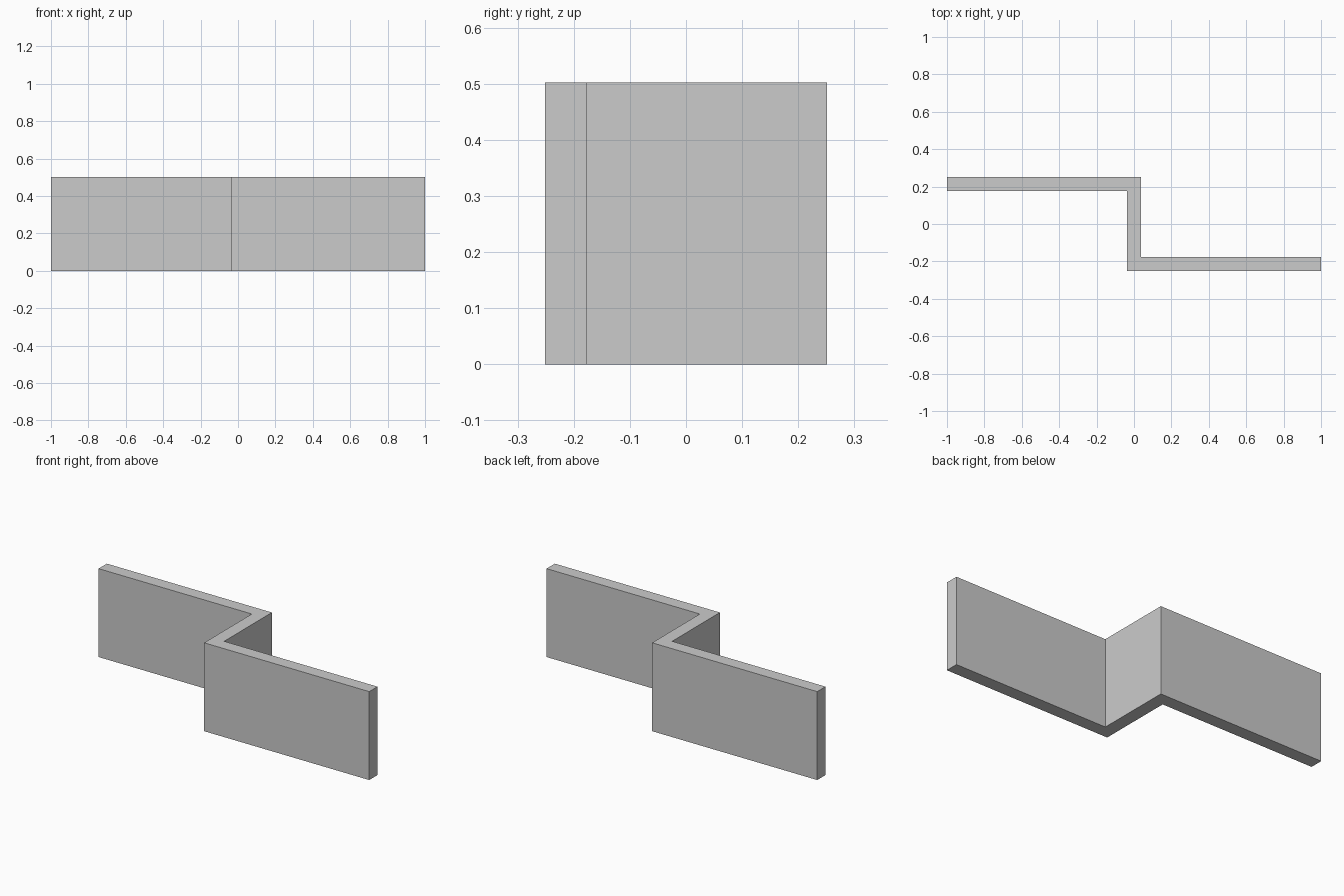
import bpy
import bmesh

if "Cube" in bpy.data.objects:
    bpy.data.objects.remove(bpy.data.objects["Cube"])

LENGTH, DEPTH, HEIGHT, THICK = 2.0, 0.502, 0.502, 0.074
x, y, t = LENGTH / 2, DEPTH / 2, THICK

# Half of the Z-shaped outline; the other half is the same turned 180 degrees
half = [(-x, y), (-x, y - t), (-t / 2, y - t), (-t / 2, -y)]
outline = half + [(-px, -py) for px, py in half]

# Extrude the outline upward into a Z-section bar
bm = bmesh.new()
base = bm.faces.new([bm.verts.new((px, py, 0)) for px, py in outline])
result = bmesh.ops.extrude_face_region(bm, geom=[base], use_keep_orig=True)
top_verts = [v for v in result["geom"] if isinstance(v, bmesh.types.BMVert)]
bmesh.ops.translate(bm, verts=top_verts, vec=(0, 0, HEIGHT))
bmesh.ops.recalc_face_normals(bm, faces=bm.faces[:])

mesh = bpy.data.meshes.new("z_section_bar")
bm.to_mesh(mesh)
bm.free()
bpy.context.collection.objects.link(bpy.data.objects.new("z_section_bar", mesh))
